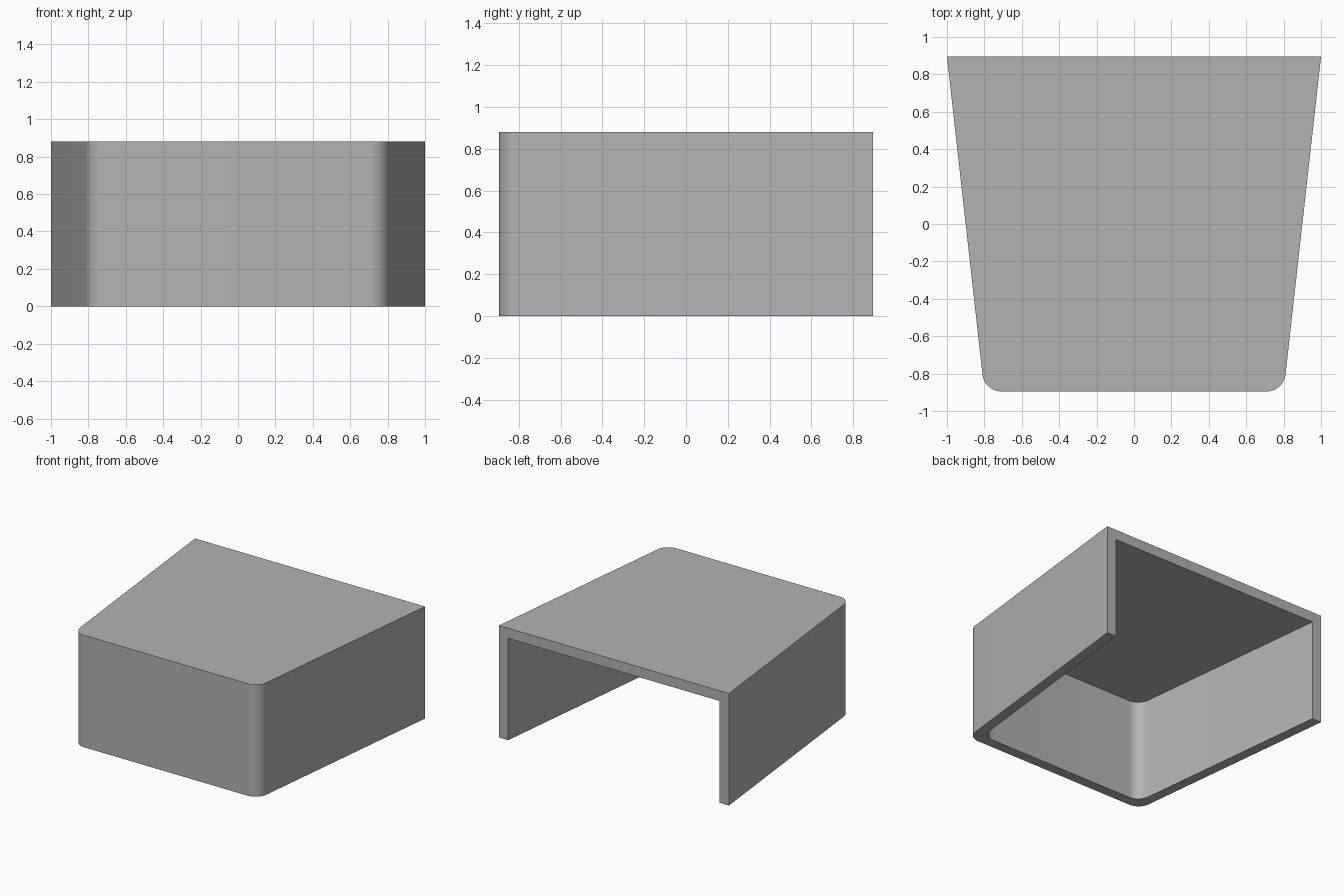
import bpy, bmesh
from math import radians

cube = bpy.data.objects.get("Cube")
if cube:
    bpy.data.objects.remove(cube, do_unlink=True)

HEIGHT, HALF_DEPTH = 0.88, 0.895
BACK_HALF, FRONT_HALF = 1.0, 0.8
WALL, CORNER = 0.08, 0.09

grey = bpy.data.materials.new("plain grey")
grey.use_nodes = True
colour = (0.45, 0.45, 0.45, 1)
grey.diffuse_color = colour
grey.node_tree.nodes["Principled BSDF"].inputs["Base Color"].default_value = colour


def half_width(y):
    """Outer half width of the tapered plan at depth y."""
    t = (y + HALF_DEPTH) / (2 * HALF_DEPTH)
    return FRONT_HALF + t * (BACK_HALF - FRONT_HALF)


def tapered_block(name, inset, y0, y1, z0, z1):
    """Tapered prism with its two upright front edges rounded."""
    bm = bmesh.new()
    plan = [(s * (half_width(y) - inset), y)
            for s, y in ((-1, y0), (1, y0), (1, y1), (-1, y1))]
    base = bm.faces.new([bm.verts.new((x, y, z0)) for x, y in plan])
    top = bmesh.ops.extrude_face_region(bm, geom=[base])["geom"]
    bmesh.ops.translate(bm, vec=(0, 0, z1 - z0),
                        verts=[v for v in top if isinstance(v, bmesh.types.BMVert)])
    front = [e for e in bm.edges
             if all(abs(v.co.y - y0) < 1e-4 for v in e.verts)
             and abs(e.verts[0].co.z - e.verts[1].co.z) > 0.1]
    bmesh.ops.bevel(bm, geom=front, offset=CORNER, segments=12,
                    profile=0.5, affect='EDGES')
    bmesh.ops.recalc_face_normals(bm, faces=bm.faces)
    mesh = bpy.data.meshes.new(name)
    bm.to_mesh(mesh)
    bm.free()
    mesh.materials.append(grey)
    obj = bpy.data.objects.new(name, mesh)
    bpy.context.collection.objects.link(obj)
    return obj


# Outer cover, and a cavity open at the bottom and the back
cover = tapered_block("tapered_cover", 0, -HALF_DEPTH, HALF_DEPTH, 0, HEIGHT)
cavity = tapered_block("cavity_cutter", WALL, -HALF_DEPTH + WALL, HALF_DEPTH + 0.2,
                       -0.2, HEIGHT - WALL)
cavity.hide_render = True

cut = cover.modifiers.new("hollow", 'BOOLEAN')
cut.operation, cut.solver, cut.object = 'DIFFERENCE', 'EXACT', cavity

# Bake the hollow and smooth only the rounded corners
bpy.ops.object.select_all(action='DESELECT')
cover.select_set(True)
bpy.context.view_layer.objects.active = cover
bpy.ops.object.modifier_apply(modifier=cut.name)
bpy.data.objects.remove(cavity, do_unlink=True)
bpy.ops.object.shade_smooth_by_angle(angle=radians(30))
